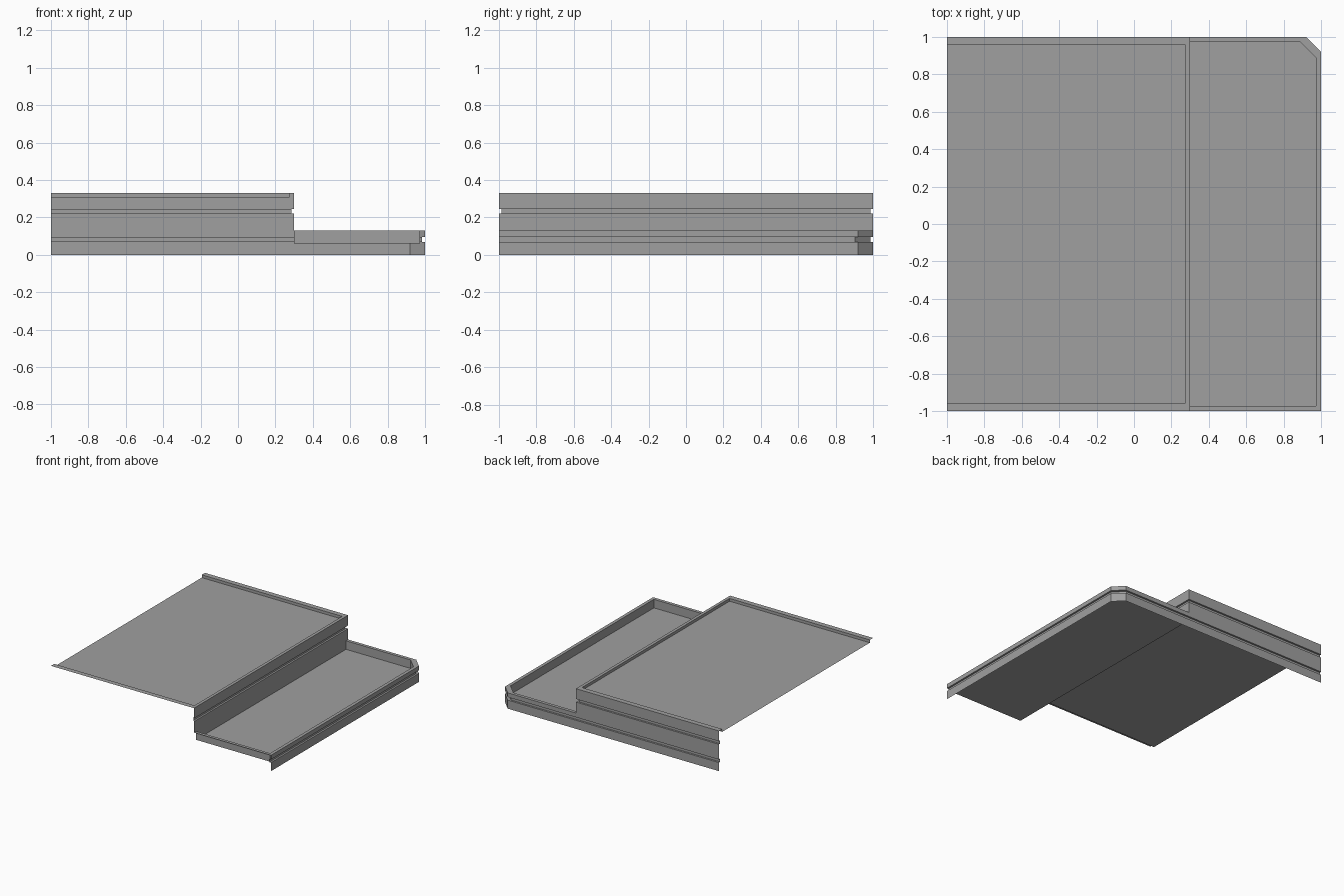
import bpy
import bmesh

cube = bpy.data.objects.get("Cube")
if cube:
    bpy.data.objects.remove(cube, do_unlink=True)

grey = bpy.data.materials.new("plain grey")
grey.use_nodes = True
colour = (0.35, 0.35, 0.35, 1)
grey.diffuse_color = colour
grey.node_tree.nodes["Principled BSDF"].inputs["Base Color"].default_value = colour

STEP_X = 0.3       # edge of the raised block
CUT = 0.92         # start of the corner chamfer
GROOVE = 0.015     # depth of the wall grooves
RIM = 0.027        # width of the low parapet
LOW_ROOF, LOW_TOP = 0.06, 0.13
HIGH_ROOF, HIGH_TOP = 0.307, 0.33


def finish(name, bm):
    mesh = bpy.data.meshes.new(name)
    bm.to_mesh(mesh)
    bm.free()
    mesh.materials.append(grey)
    obj = bpy.data.objects.new(name, mesh)
    bpy.context.collection.objects.link(obj)


def sweep(name, path, profile):
    """Sweep (inset, height) steps along a path that depends on the inset."""
    bm = bmesh.new()
    rails = [[bm.verts.new((x, y, z)) for x, y in path(i)] for i, z in profile]
    for low, high in zip(rails, rails[1:]):
        for j in range(len(low) - 1):
            bm.faces.new((low[j], high[j], high[j + 1], low[j + 1]))
    finish(name, bm)


def flat(name, points, z):
    """Flat roof facing up, from clockwise points."""
    bm = bmesh.new()
    bm.faces.new([bm.verts.new((x, y, z)) for x, y in reversed(points)])
    finish(name, bm)


def grooved(bottom, groove_low, groove_high, top):
    return [(0, bottom), (0, groove_low), (GROOVE, groove_low),
            (GROOVE, groove_high), (0, groove_high), (0, top)]


def corner(i):
    return [(CUT - 1.2 * i, 1 - i), (1 - i, CUT - 1.2 * i)]


def base_path(i):
    return [(-1, 1 - i)] + corner(i) + [(1 - i, -1)]


def low_rim_path(i):
    return [(STEP_X, 1 - i)] + corner(i) + [(1 - i, i - 1), (STEP_X, i - 1)]


def block_path(i):
    return [(-1, 1 - i), (STEP_X - i, 1 - i), (STEP_X - i, i - 1)]


def high_rim_path(i):
    x, y = STEP_X - 0.025 * i, 1 - 0.042 * i
    return [(-1, y), (x, y), (x, -y), (-1, -y)]


# Base walls on the back and side, with the chamfered corner
sweep("base_wall", base_path, grooved(0, 0.07, 0.095, LOW_TOP))

# Low terrace: parapet top and inner face, then the roof
sweep("low_parapet", low_rim_path,
      [(0, LOW_TOP), (RIM, LOW_TOP), (RIM, LOW_ROOF)])
flat("low_roof", low_rim_path(RIM), LOW_ROOF)

# Raised block walls, down to the terrace roof
sweep("upper_wall", block_path, grooved(LOW_TOP, 0.22, 0.245, HIGH_TOP))
sweep("step_wall", lambda i: [(STEP_X, 1 - RIM), (STEP_X, RIM - 1)],
      [(0, LOW_ROOF), (0, LOW_TOP)])

# High parapet and roof, open at the side
sweep("high_parapet", high_rim_path,
      [(0, HIGH_TOP), (1, HIGH_TOP), (1, HIGH_ROOF)])
flat("high_roof", high_rim_path(1), HIGH_ROOF)
